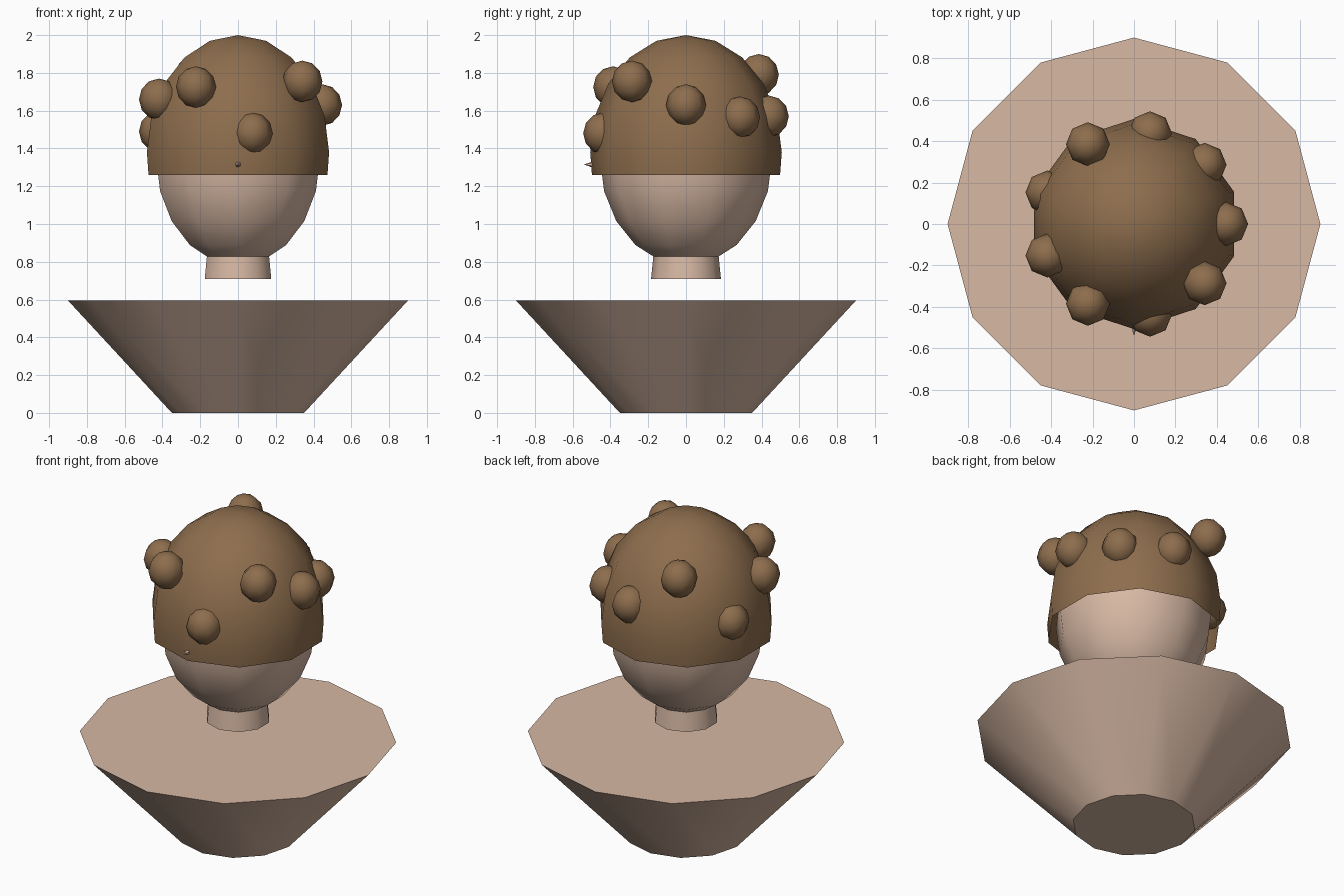
import bpy, math

if "Cube" in bpy.data.objects:
    bpy.data.objects.remove(bpy.data.objects["Cube"])

def mat(name, col):
    m = bpy.data.materials.new(name)
    m.diffuse_color = (*col, 1)
    m.use_nodes = True
    m.node_tree.nodes["Principled BSDF"].inputs["Base Color"].default_value = m.diffuse_color
    return m

skin = mat("skin", (0.68, 0.48, 0.37))
brown = mat("hair_brown", (0.27, 0.155, 0.075))

def finish(name, m, angle=40):
    ob = bpy.context.object
    ob.name = name
    ob.data.materials.append(m)
    bpy.ops.object.transform_apply(location=False, rotation=True, scale=True)
    bpy.ops.object.shade_smooth_by_angle(angle=math.radians(angle))
    return ob

def cone(name, m, n, r1, r2, z0, z1):
    bpy.ops.mesh.primitive_cone_add(vertices=n, radius1=r1, radius2=r2,
                                    depth=z1 - z0, location=(0, 0, (z0 + z1) / 2))
    return finish(name, m)

def ball(name, m, seg, rings, loc, r, rz):
    bpy.ops.mesh.primitive_uv_sphere_add(segments=seg, ring_count=rings, radius=1, location=loc)
    bpy.context.object.scale = (r, r, rz)
    return finish(name, m, 60)

# Flared shoulders, neck and head
cone("shoulders", skin, 12, 0.35, 0.9, 0, 0.595)
cone("neck", skin, 10, 0.185, 0.165, 0.71, 0.91)
ball("head", skin, 10, 10, (0, 0, 1.35), 0.456, 0.57)

# Nose: small spike whose tip pokes through the hair
bpy.ops.mesh.primitive_cone_add(vertices=6, radius1=0.04, radius2=0, depth=0.11,
                                location=(0, -0.485, 1.315), rotation=(math.pi / 2, 0, 0))
finish("nose", skin)

# Hair cap: ten-sided dome, open at the bottom rim
prof = [(0.507 * math.sin(math.radians(a)), 1.38 + 0.62 * math.cos(math.radians(a)))
        for a in range(18, 91, 18)] + [(0.498, 1.26)]
N = 10
verts = [(0, 0, 2.0)]
for r, z in prof:
    verts += [(-r * math.sin(2 * math.pi * i / N), r * math.cos(2 * math.pi * i / N), z) for i in range(N)]
faces = [(0, 1 + i, 1 + (i + 1) % N) for i in range(N)]
for k in range(len(prof) - 1):
    for i in range(N):
        a, b = 1 + k * N, 1 + (k + 1) * N
        j = (i + 1) % N
        faces.append((a + i, b + i, b + j, a + j))
me = bpy.data.meshes.new("hair_cap")
me.from_pydata(verts, [], faces)
ob = bpy.data.objects.new("hair_cap", me)
bpy.context.collection.objects.link(ob)
bpy.ops.object.select_all(action='DESELECT')
ob.select_set(True)
bpy.context.view_layer.objects.active = ob
finish("hair_cap", brown, 60)

# Curls: nine balls every 40 degrees at varied heights
for i, z in enumerate([1.63, 1.565, 1.57, 1.79, 1.49, 1.66, 1.725, 1.48, 1.755]):
    t = math.radians(40 * i)
    ball("curl_%d" % i, brown, 8, 6, (0.445 * math.cos(t), 0.445 * math.sin(t), z), 0.106, 0.11)
